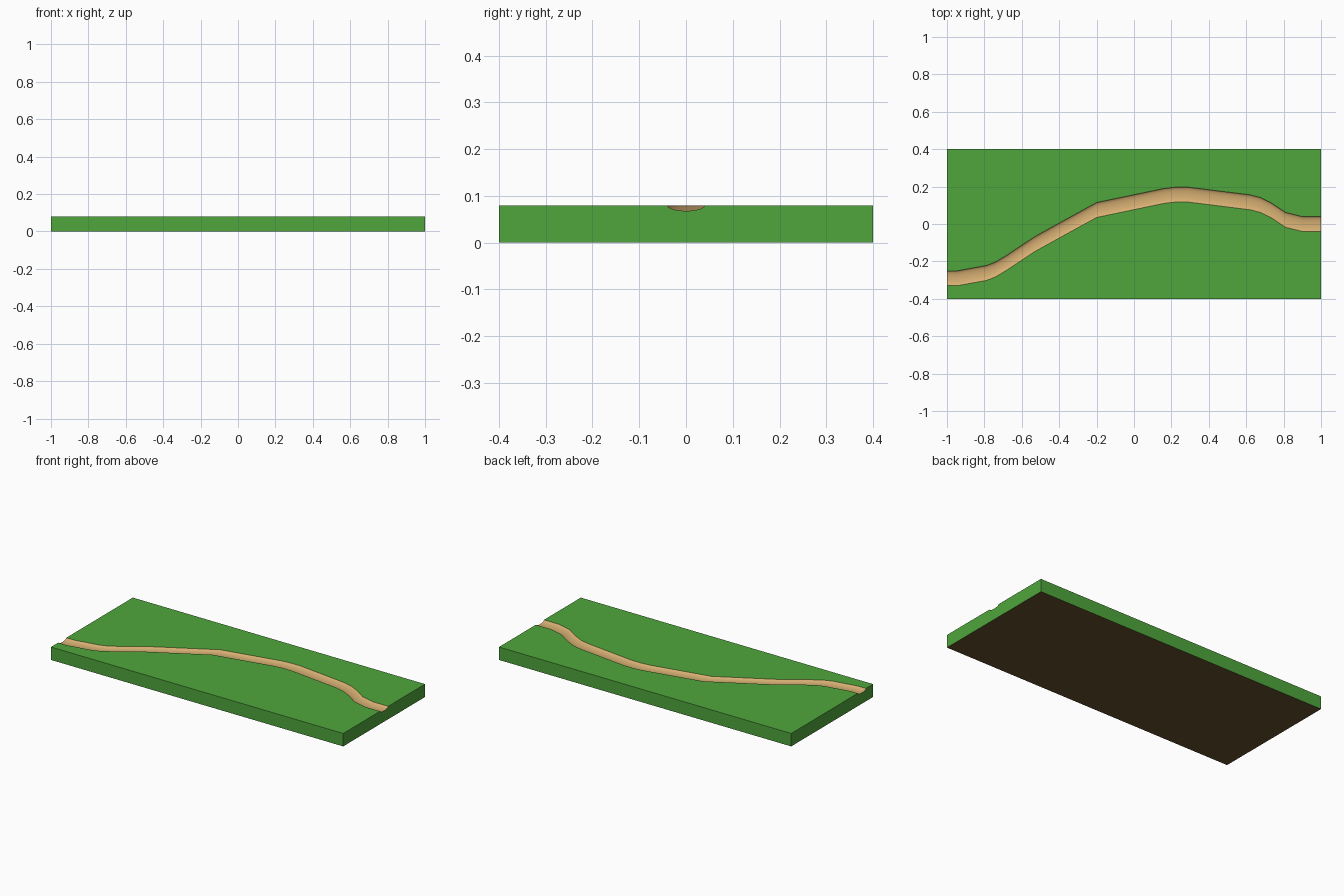
import bpy, bmesh
from math import pi, sin, cos

if "Cube" in bpy.data.objects:
    bpy.data.objects.remove(bpy.data.objects["Cube"])

HALF_Y, TOP, HALF_W, DEPTH, SEGS = 0.4, 0.08, 0.04, 0.012, 12

# centre line of the winding path, (x, y)
CENTRE = [(-1, -0.29), (-0.945, -0.29), (-0.79, -0.262), (-0.745, -0.245),
          (-0.69, -0.213), (-0.53, -0.107), (-0.40, -0.035), (-0.20, 0.075),
          (0.16, 0.15), (0.22, 0.157), (0.29, 0.157), (0.62, 0.116),
          (0.675, 0.102), (0.735, 0.072), (0.81, 0.022), (0.90, 0.0), (1, 0.0)]


def material(name, rgb):
    m = bpy.data.materials.new(name)
    m.diffuse_color = (*rgb, 1)
    m.use_nodes = True
    m.node_tree.nodes["Principled BSDF"].inputs["Base Color"].default_value = m.diffuse_color
    return m


def finish(name, bm, mats):
    me = bpy.data.meshes.new(name)
    bm.to_mesh(me)
    bm.free()
    for m in mats:
        me.materials.append(m)
    ob = bpy.data.objects.new(name, me)
    bpy.context.collection.objects.link(ob)
    return ob


def groove(x, yc):
    """Rounded trough section, from -y rim to +y rim."""
    return [(x, yc - HALF_W * cos(pi * i / SEGS), TOP - DEPTH * sin(pi * i / SEGS))
            for i in range(SEGS + 1)]


grass = material("grass", (0.08, 0.38, 0.045))
soil = material("soil", (0.14, 0.08, 0.03))
dirt = material("dirt", (0.68, 0.43, 0.17))

# dirt path: trough section swept along the centre line
bm = bmesh.new()
rows = [[bm.verts.new(p) for p in groove(x, y)] for x, y in CENTRE]
for a, b in zip(rows, rows[1:]):
    for i in range(SEGS):
        bm.faces.new((a[i], b[i], b[i + 1], a[i + 1])).smooth = True
finish("dirt_path", bm, [dirt])

# grass block: two lawns beside the path, four walls and a soil underside
bm = bmesh.new()
V = lambda *p: bm.verts.new(p)
low = [V(x, -HALF_Y, TOP) for x, _ in CENTRE]
rim_a = [V(x, y - HALF_W, TOP) for x, y in CENTRE]
rim_b = [V(x, y + HALF_W, TOP) for x, y in CENTRE]
high = [V(x, HALF_Y, TOP) for x, _ in CENTRE]
for p, q in ((low, rim_a), (rim_b, high)):
    for i in range(len(CENTRE) - 1):
        bm.faces.new((p[i], p[i + 1], q[i + 1], q[i]))
b0, b1 = V(-1, -HALF_Y, 0), V(1, -HALF_Y, 0)
b2, b3 = V(1, HALF_Y, 0), V(-1, HALF_Y, 0)
bm.faces.new([b0, b1] + low[::-1])
bm.faces.new([b2, b3] + high)
for k, base in ((-1, (b1, b2)), (0, (b0, b3))):
    notch = [V(*p) for p in groove(*CENTRE[k])[1:-1]]
    wall = [*base, high[k], rim_b[k], *notch[::-1], rim_a[k], low[k]]
    bm.faces.new(wall if k else wall[::-1])
bm.faces.new((b0, b3, b2, b1)).material_index = 1
finish("grass_block", bm, [grass, soil])
